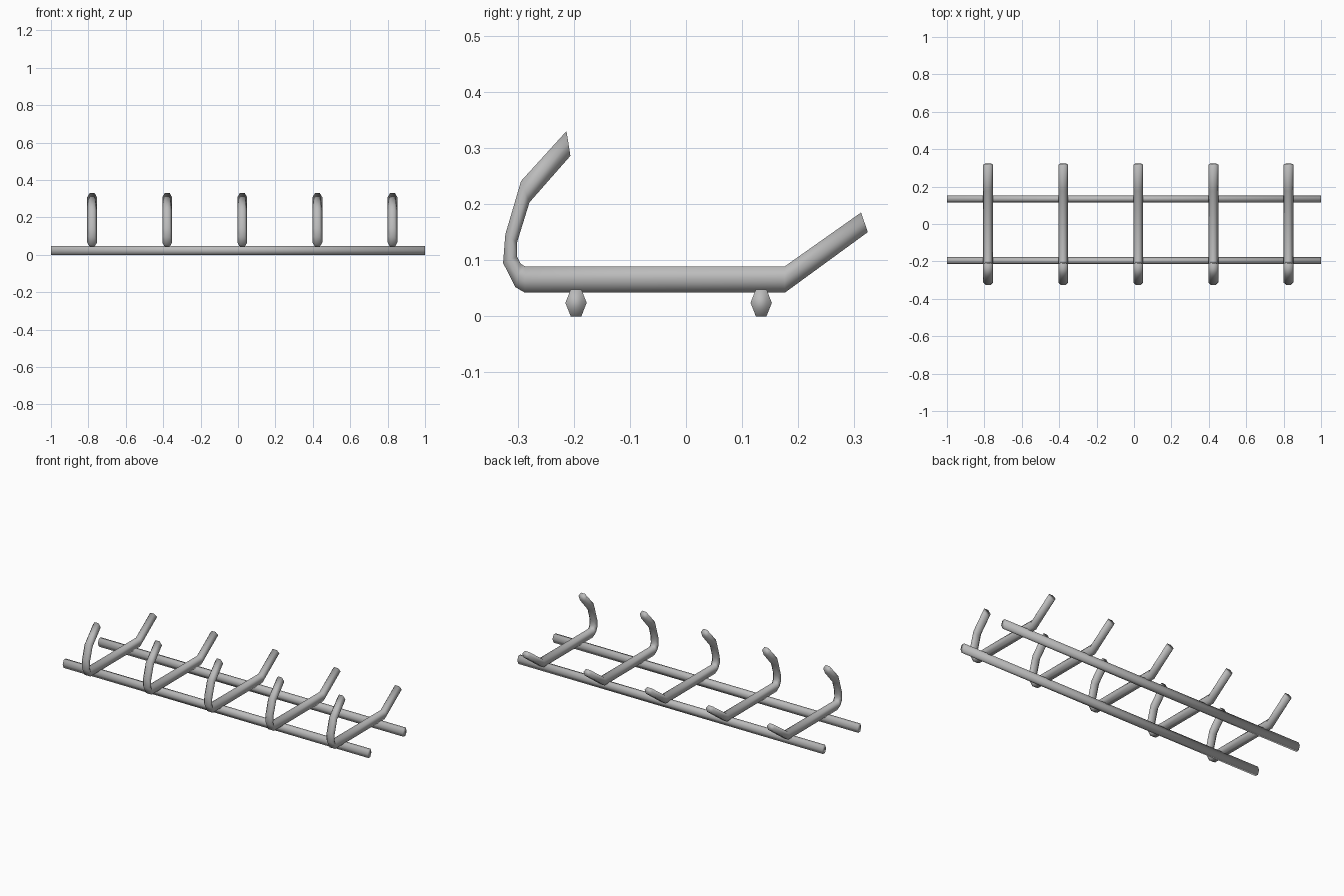
import bpy, math

if "Cube" in bpy.data.objects:
    bpy.data.objects.remove(bpy.data.objects["Cube"])

metal = bpy.data.materials.new("grey metal")
metal.diffuse_color = (0.5, 0.5, 0.5, 1)
metal.use_nodes = True
metal.node_tree.nodes["Principled BSDF"].inputs["Base Color"].default_value = metal.diffuse_color


def loft(name, rings):
    """Skin a list of six-sided rings into a capped smooth tube."""
    n = len(rings[0])
    verts = [p for r in rings for p in r]
    faces = [(i * n + j, i * n + (j + 1) % n, (i + 1) * n + (j + 1) % n, (i + 1) * n + j)
             for i in range(len(rings) - 1) for j in range(n)]
    faces.append(tuple(reversed(range(n))))
    faces.append(tuple(range(len(verts) - n, len(verts))))
    me = bpy.data.meshes.new(name)
    me.from_pydata(verts, [], faces)
    me.materials.append(metal)
    ob = bpy.data.objects.new(name, me)
    bpy.context.collection.objects.link(ob)
    # consistent outward normals
    import bmesh
    bm = bmesh.new()
    bm.from_mesh(me)
    bmesh.ops.recalc_face_normals(bm, faces=bm.faces)
    bm.to_mesh(me)
    bm.free()
    me.shade_smooth()
    return ob


HEX = [(math.cos(math.radians(60 * k)), math.sin(math.radians(60 * k)) / math.sin(math.radians(60)))
       for k in range(6)]

# two long base rails
for name, y in (("front_rail", -0.196), ("rear_rail", 0.134)):
    loft(name, [[(x, y + 0.019 * c, 0.024 + 0.024 * s) for c, s in HEX] for x in (-1, 1)])

# hook path: (outer y, outer z, inner y, inner z) at each bend
PATH = [(-0.213, 0.330, -0.206, 0.286),
        (-0.294, 0.241, -0.279, 0.203),
        (-0.322, 0.146, -0.301, 0.132),
        (-0.326, 0.095, -0.301, 0.106),
        (-0.304, 0.052, -0.295, 0.094),
        (-0.287, 0.042, -0.287, 0.089),
        (0.176, 0.042, 0.176, 0.089),
        (0.324, 0.150, 0.312, 0.185)]

# five curved hooks across the rails
for i in range(5):
    x = -0.78 + 0.4015 * i
    rings = []
    for oy, oz, iy, iz in PATH:
        cy, cz, dy, dz = (oy + iy) / 2, (oz + iz) / 2, (iy - oy) / 2, (iz - oz) / 2
        rings.append([(x + 0.026 * c, cy + dy * s, cz + dz * s) for c, s in HEX])
    loft(f"hook_{i + 1}", rings)
